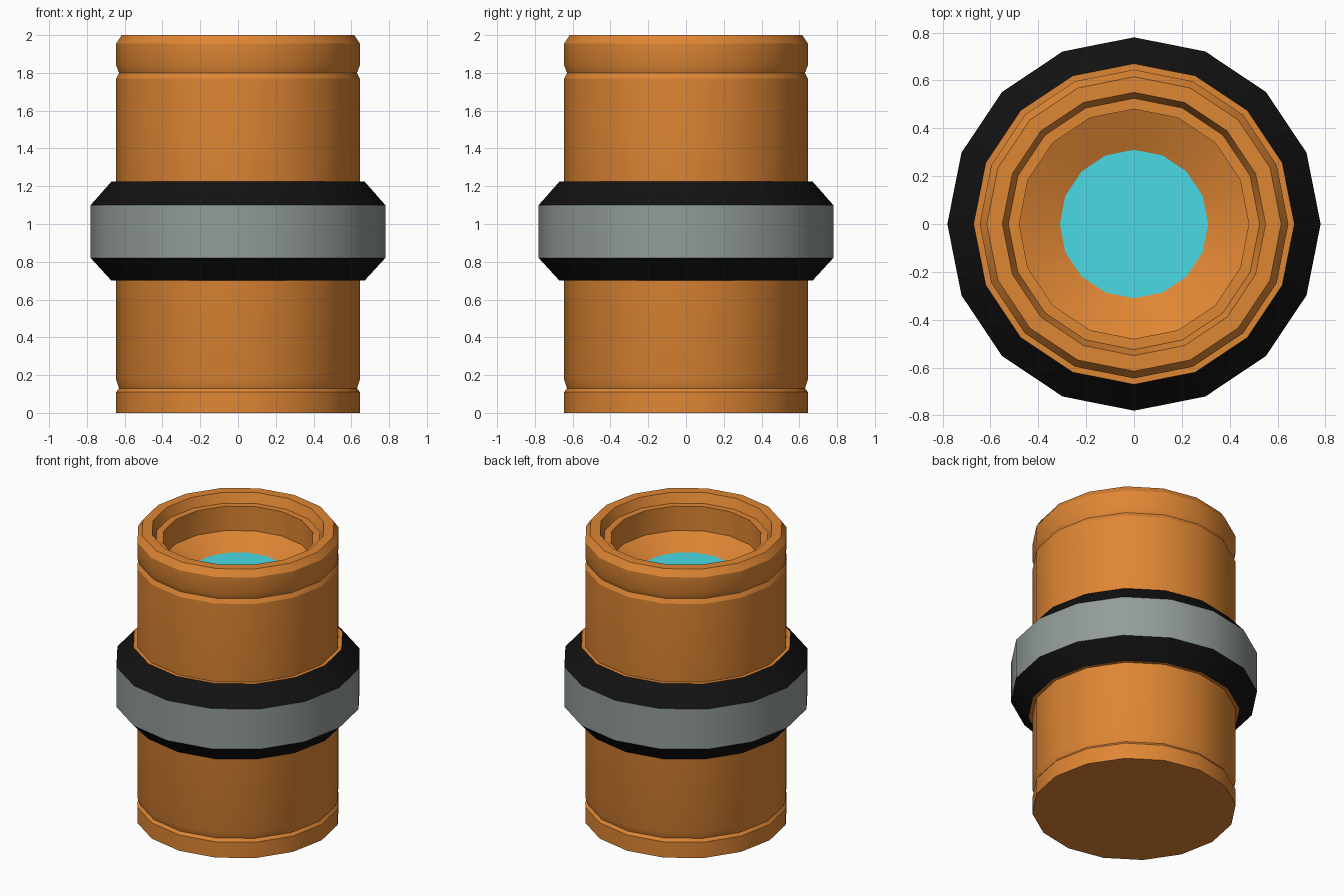
import bpy
import bmesh
from math import cos, sin, pi, radians

SIDES = 16

cube = bpy.data.objects.get("Cube")
if cube:
    bpy.data.objects.remove(cube, do_unlink=True)


def make_material(name, rgb):
    mat = bpy.data.materials.new(name)
    mat.use_nodes = True
    color = (*rgb, 1.0)
    mat.diffuse_color = color
    mat.node_tree.nodes["Principled BSDF"].inputs["Base Color"].default_value = color
    return mat


orange = make_material("orange", (0.74, 0.24, 0.034))
black = make_material("black", (0.006, 0.006, 0.006))
grey = make_material("grey", (0.29, 0.335, 0.31))
cyan = make_material("cyan", (0.07, 0.70, 0.78))


def lathe(name, profile, mats, closed=False, cap_ends=(), rule=None):
    """Spin (radius, height) points around z; rule picks a material per segment."""
    bm = bmesh.new()
    rings = []
    for r, z in profile:
        rings.append([bm.verts.new((r * cos(2 * pi * i / SIDES),
                                    r * sin(2 * pi * i / SIDES), z))
                      for i in range(SIDES)])
    count = len(rings) if closed else len(rings) - 1
    for s in range(count):
        a, b = rings[s], rings[(s + 1) % len(rings)]
        for i in range(SIDES):
            j = (i + 1) % SIDES
            face = bm.faces.new((a[i], a[j], b[j], b[i]))
            face.material_index = rule(s) if rule else 0
    for ring_index, mat_index in cap_ends:
        bm.faces.new(rings[ring_index]).material_index = mat_index
    bmesh.ops.recalc_face_normals(bm, faces=bm.faces)
    mesh = bpy.data.meshes.new(name)
    bm.to_mesh(mesh)
    bm.free()
    for mat in mats:
        mesh.materials.append(mat)
    obj = bpy.data.objects.new(name, mesh)
    bpy.context.collection.objects.link(obj)
    bpy.ops.object.select_all(action="DESELECT")
    obj.select_set(True)
    bpy.context.view_layer.objects.active = obj
    bpy.ops.object.shade_smooth_by_angle(angle=radians(24))
    return obj


# Canister body: grooved wall, stepped rim, dished well with a cyan floor disc
R = 0.645
body_profile = [
    (R, 0), (R, 0.11), (0.63, 0.13), (R, 0.175),
    (R, 1.77), (0.63, 1.80), (R, 1.84), (R, 1.955),
    (0.615, 2.0), (0.55, 2.0), (0.525, 1.935), (0.48, 1.935),
    (0.48, 1.765), (0.31, 1.69),
]
lathe("canister_body", body_profile, [orange, cyan],
      cap_ends=((0, 0), (len(body_profile) - 1, 1)))

# Middle band: black bevels, grey face, orange seams against the body
band_profile = [(0.64, 0.70), (0.67, 0.70), (0.78, 0.82),
                (0.78, 1.10), (0.67, 1.225), (0.64, 1.225)]
band_slots = [0, 1, 2, 1, 0, 0]
lathe("middle_band", band_profile, [orange, black, grey],
      closed=True, rule=lambda s: band_slots[s])
